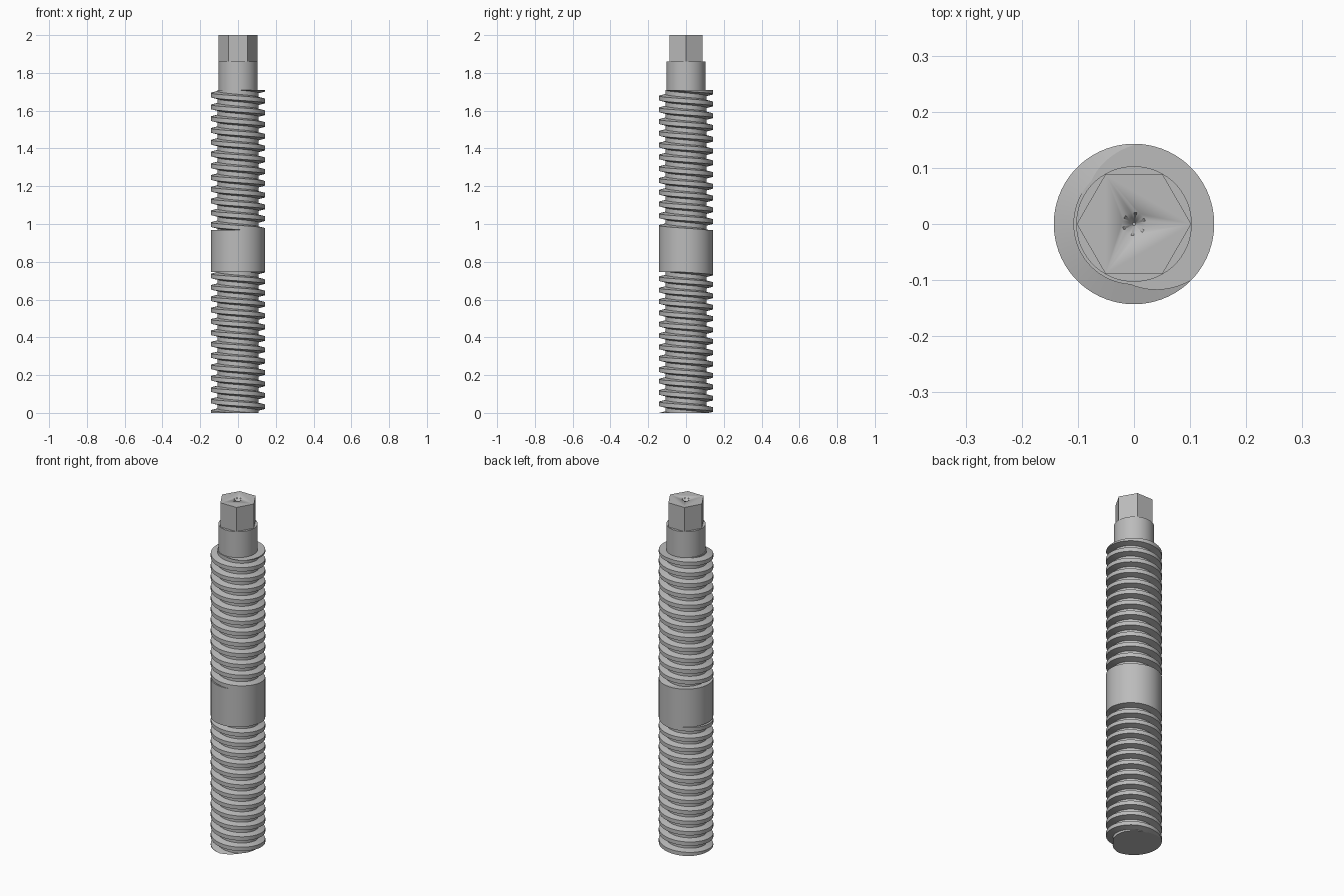
import bpy
import bmesh
from math import sin, cos, tau, radians

cube = bpy.data.objects.get("Cube")
if cube:
    bpy.data.objects.remove(cube, do_unlink=True)

steel = bpy.data.materials.new("steel_grey")
steel.use_nodes = True
COLOUR = (0.5, 0.5, 0.5, 1)
steel.diffuse_color = COLOUR
steel.node_tree.nodes["Principled BSDF"].inputs["Base Color"].default_value = COLOUR

CREST, ROOT, SHAFT = 0.143, 0.108, 0.103
SEGMENTS = 72


def finish(bm, name, smooth_angle=10):
    """Turn a bmesh into a shaded, coloured object."""
    bmesh.ops.recalc_face_normals(bm, faces=bm.faces)
    mesh = bpy.data.meshes.new(name)
    bm.to_mesh(mesh)
    bm.free()
    mesh.materials.append(steel)
    obj = bpy.data.objects.new(name, mesh)
    bpy.context.collection.objects.link(obj)
    bpy.ops.object.select_all(action="DESELECT")
    obj.select_set(True)
    bpy.context.view_layer.objects.active = obj
    bpy.ops.object.shade_smooth_by_angle(angle=radians(smooth_angle))
    return obj


def prism(name, radius, low, high, sides=SEGMENTS, low_radius=None):
    bm = bmesh.new()
    bmesh.ops.create_cone(bm, cap_ends=True, segments=sides, depth=high - low,
                          radius1=radius if low_radius is None else low_radius,
                          radius2=radius)
    # put a corner on the x axis
    turn = -min((v.co.xy.angle_signed((1, 0)) for v in bm.verts), key=abs)
    for v in bm.verts:
        a = turn
        x, y = v.co.x, v.co.y
        v.co.x, v.co.y = x * cos(a) + y * sin(a), y * cos(a) - x * sin(a)
        v.co.z += (low + high) / 2
    return finish(bm, name)


def thread(name, low, high, pitch, crest_angle):
    """Left-handed trapezoidal thread, trimmed flat at both ends.
    The crest centre meets the upper end at crest_angle degrees."""
    profile = [(-0.183, CREST), (0.183, CREST), (0.317, ROOT), (0.683, ROOT)]
    turns = int((high - low) / pitch) + 5
    start = high - (turns - 2) * pitch + pitch * crest_angle / 360
    bm = bmesh.new()
    columns = []
    for j in range(SEGMENTS):
        a = tau * j / SEGMENTS
        columns.append([
            bm.verts.new((r * cos(a), r * sin(a),
                          start + pitch * (t + p - j / SEGMENTS)))
            for t in range(turns) for p, r in profile])
    # the last column joins the first one a full turn lower
    for j in range(SEGMENTS):
        last = j == SEGMENTS - 1
        a, b = columns[j], columns[0 if last else j + 1]
        shift = 4 if last else 0
        for k in range(shift, len(a) - 1):
            bm.faces.new((a[k], b[k - shift], b[k + 1 - shift], a[k + 1]))
    # trim and cap the ends
    for z, way in ((low, -1), (high, 1)):
        cut = bmesh.ops.bisect_plane(
            bm, geom=bm.verts[:] + bm.edges[:] + bm.faces[:],
            plane_co=(0, 0, z), plane_no=(0, 0, way), clear_outer=True)
        rim = [e for e in cut["geom_cut"]
               if isinstance(e, bmesh.types.BMEdge) and e.is_boundary]
        bmesh.ops.edgeloop_fill(bm, edges=rim)
    return finish(bm, name)


# threaded lengths, with the plain collar between them
thread("lower_thread", 0, 0.747, 0.0602, 50)
prism("collar", CREST, 0.747, 0.967)
thread("upper_thread", 0.967, 1.71, 0.0623, 21)

# plain neck and hexagonal drive end
prism("neck", SHAFT, 1.71, 1.86)
drive = prism("hex_drive", SHAFT - 0.001, 1.86, 2.0, sides=6)

# conical centre hole in the drive end
cutter = prism("centre_hole_cutter", 0.022, 1.965, 2.002, sides=24, low_radius=0.003)
cutter.hide_render = True
hole = drive.modifiers.new("centre_hole", "BOOLEAN")
hole.operation = "DIFFERENCE"
hole.object = cutter
bpy.context.view_layer.objects.active = drive
bpy.ops.object.modifier_apply(modifier=hole.name)
bpy.data.objects.remove(cutter, do_unlink=True)
